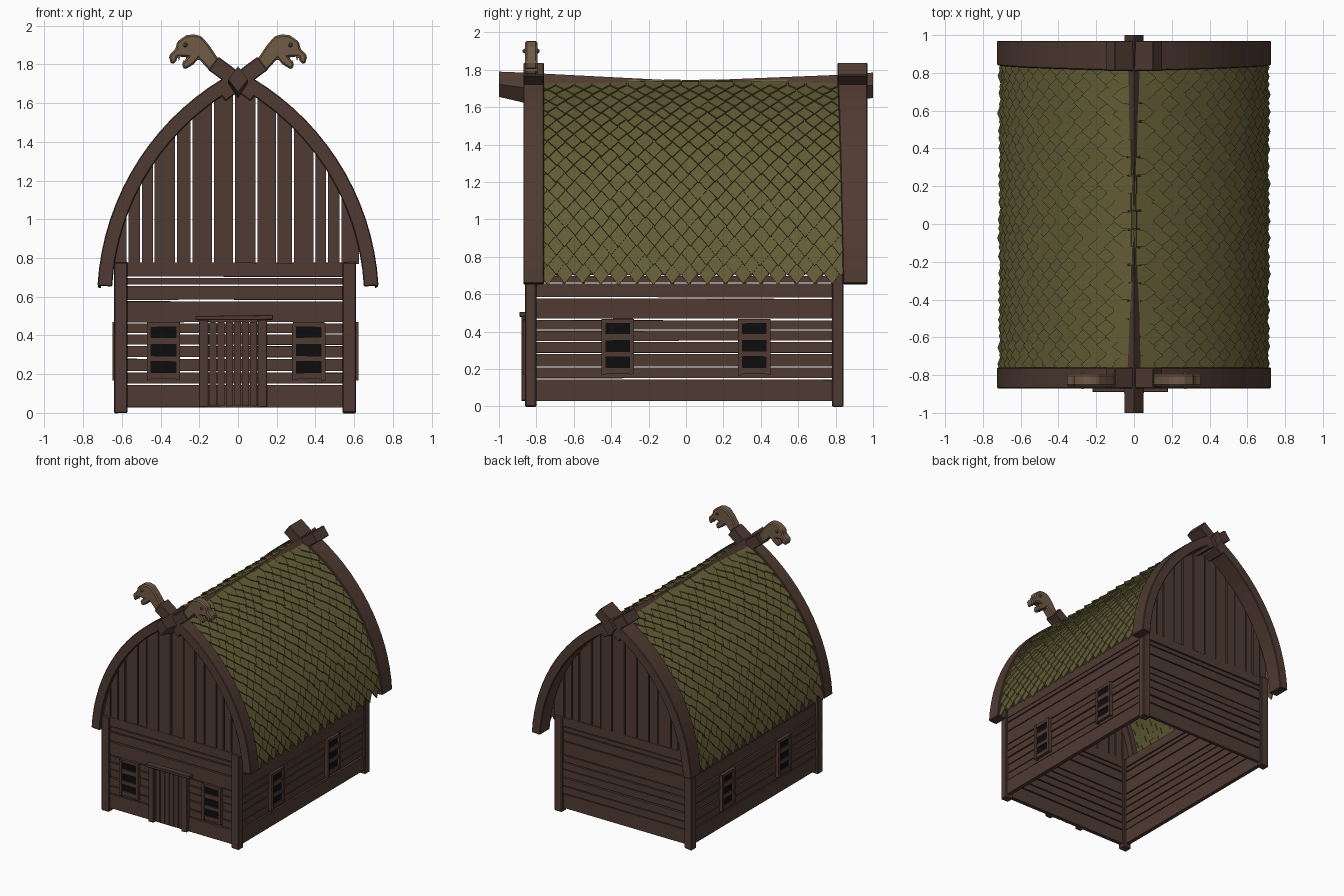
import bpy, bmesh, math, random
from mathutils import Vector

random.seed(4)
if "Cube" in bpy.data.objects:
    bpy.data.objects.remove(bpy.data.objects["Cube"])


def material(name, rgb):
    m = bpy.data.materials.new(name)
    m.use_nodes = True
    m.diffuse_color = (*rgb, 1)
    bsdf = m.node_tree.nodes["Principled BSDF"]
    bsdf.inputs["Base Color"].default_value = (*rgb, 1)
    bsdf.inputs["Roughness"].default_value = 0.9
    return m


WOOD = material("dark wood", (0.080, 0.043, 0.032))
CARVED = material("carved wood", (0.165, 0.105, 0.062))
MOSS = material("mossy shingle", (0.125, 0.108, 0.036))
BLACK = material("window dark", (0.004, 0.004, 0.004))


def loft(bm, rings):
    """Solid through a list of equal rings, capped at both ends."""
    vs = [[bm.verts.new(p) for p in r] for r in rings]
    n = len(vs[0])
    for a, b in zip(vs, vs[1:]):
        for i in range(n):
            j = (i + 1) % n
            bm.faces.new((a[i], a[j], b[j], b[i]))
    bm.faces.new(vs[0][::-1])
    bm.faces.new(vs[-1])


def finish(bm, name, mat, bevel=0):
    bmesh.ops.recalc_face_normals(bm, faces=bm.faces)
    me = bpy.data.meshes.new(name)
    bm.to_mesh(me)
    bm.free()
    me.materials.append(mat)
    ob = bpy.data.objects.new(name, me)
    bpy.context.collection.objects.link(ob)
    if bevel:
        mod = ob.modifiers.new("Bevel", "BEVEL")
        mod.width = bevel
        mod.segments = 1
    return ob


def box(bm, place, a0, a1, o0, o1, z0, z1, wobble=0):
    """Box in wall space: along the wall, outward, up."""
    def w():
        return random.uniform(-wobble, wobble)
    rings = []
    for a in (a0, a1):
        lo, hi = z0 + w(), z1 + w()
        rings.append([place(a, o0, lo), place(a, o1, lo), place(a, o1, hi), place(a, o0, hi)])
    loft(bm, rings)


def front(a, o, z): return (a, -0.83 - o, z)
def back(a, o, z): return (a, 0.81 + o, z)
def right(a, o, z): return (-0.605 - o, a, z)
def left(a, o, z): return (0.58 + o, a, z)


# Roof arc: each half is part of a circle centred beyond the other side
CX, CZ, R_OUT, R_IN, R_ROOF = -0.61, 0.58, 1.338, 1.262, 1.312


def arc(r, angle, side=1):
    return side * (CX + r * math.cos(angle)), CZ + r * math.sin(angle)


# Corner posts
bm = bmesh.new()
for x in (-0.605, 0.575):
    for place in (front, back):
        box(bm, place, x - 0.035, x + 0.035, -0.03, 0.032, 0, 0.78, 0.004)
finish(bm, "corner_posts", WOOD, 0.006)

# Horizontal wall planks
LEVELS = [0.025, 0.148, 0.212, 0.283, 0.348, 0.408, 0.465, 0.58, 0.66, 0.70, 0.78]
for name, place, a0, a1 in (("front", front, -0.58, 0.55), ("back", back, -0.58, 0.55),
                            ("right", right, -0.81, 0.79), ("left", left, -0.81, 0.79)):
    bm = bmesh.new()
    for z0, z1 in zip(LEVELS, LEVELS[1:]):
        out = 0.015 + random.uniform(-0.004, 0.004)
        box(bm, place, a0, a1, -0.015, out, z0 + 0.004, z1 - 0.004, 0.0015)
    finish(bm, name + "_wall_planks", WOOD)

# Vertical gable planks trimmed to the arch
SPLITS = [-0.64, -0.57, -0.50, -0.435, -0.32, -0.24, -0.13, -0.02,
          0.095, 0.20, 0.285, 0.395, 0.46, 0.53, 0.63]


def arch_height(x):
    return CZ + math.sqrt(1.30 ** 2 - (abs(x) - CX) ** 2)


for name, place in (("front", front), ("back", back)):
    bm = bmesh.new()
    for x0, x1 in zip(SPLITS, SPLITS[1:]):
        l, r = x0 + 0.005, x1 - 0.005
        o = 0.012 + random.uniform(-0.005, 0.005)
        loft(bm, [[place(l, d, 0.77), place(r, d, 0.77), place(r, d, arch_height(r)),
                   place(l, d, arch_height(l))] for d in (-0.015, o)])
    finish(bm, name + "_gable_planks", WOOD)

# Windows: barred frames over dark panes
WINDOWS = [(front, -0.385), (front, 0.365)] + [(p, y) for p in (right, left) for y in (-0.365, 0.365)]
frames, panes = bmesh.new(), bmesh.new()
for place, c in WINDOWS:
    box(panes, place, c - 0.07, c + 0.07, 0.019, 0.026, 0.19, 0.45)
    for s in (-1, 1):
        e = c + s * 0.075
        box(frames, place, e - 0.011, e + 0.011, 0.01, 0.042, 0.17, 0.465, 0.004)
    for z0, z1 in ((0.175, 0.208), (0.264, 0.295), (0.352, 0.39), (0.443, 0.468)):
        box(frames, place, c - 0.082, c + 0.082, 0.01, 0.036, z0, z1, 0.002)
finish(frames, "window_frames", WOOD)
finish(panes, "window_panes", BLACK)

# Door
bm = bmesh.new()
for i in range(6):
    x = -0.15 + i * 0.042
    box(bm, front, x + 0.003, x + 0.039, 0.012, 0.028, 0.035, 0.47, 0.003)
finish(bm, "door_planks", WOOD)
bm = bmesh.new()
for x in (-0.177, 0.125):
    box(bm, front, x - 0.025, x + 0.025, 0.01, 0.05, 0.03, 0.48, 0.004)
box(bm, front, -0.22, 0.18, 0.01, 0.06, 0.477, 0.503, 0.004)
finish(bm, "door_frame", WOOD, 0.003)

# Curved end arches with crossing tips
for name, y0, y1, lean in (("front", -0.87, -0.76, 0), ("back", 0.81, 0.97, 0.03)):
    arches, tips = bmesh.new(), bmesh.new()
    for side in (-1, 1):
        rings = []
        steps = 16
        for i in range(steps + 1):
            t = math.radians(3.3 + 59.5 * i / steps)
            inner, outer = arc(R_IN, t, side), arc(R_OUT, t, side)
            near = y0 + lean * (1 - i / steps)
            rings.append([(inner[0], near, inner[1]), (outer[0], near, outer[1]),
                          (outer[0], y1, outer[1]), (inner[0], y1, inner[1])])
        loft(arches, rings)
        # Straight tip rising past the ridge
        start, end = Vector((-0.09, 1.645)), Vector((0.127, 1.805))
        d = (end - start).normalized() * 0.043
        rings = []
        for p in (start, end):
            u, v = (p.x - d.y, p.y + d.x), (p.x + d.y, p.y - d.x)
            rings.append([(side * q[0], y, q[1]) for q, y in ((u, y0), (v, y0), (v, y1), (u, y1))])
        loft(tips, rings)
    finish(arches, name + "_arch", WOOD, 0.005)
    finish(tips, name + "_crossed_tips", WOOD, 0.005)

# Sagging ridge beam with a diamond section
bm = bmesh.new()
loft(bm, [[(0, y, top), (w, y, (top + low) / 2), (0, y, low), (-w, y, (top + low) / 2)]
          for y, top, low, w in ((-1, 1.79, 1.655, 0.05), (-0.87, 1.785, 1.625, 0.052),
                                 (0, 1.74, 1.65, 0.042), (0.87, 1.775, 1.63, 0.05),
                                 (1, 1.785, 1.65, 0.05))])
finish(bm, "ridge_beam", WOOD)

# Pointed shingles laid in staggered rows
ROWS, COLS, PITCH = 25, 17, 0.095
for name, side in (("right", -1), ("left", 1)):
    bm = bmesh.new()
    for row in range(ROWS):
        for col in range(COLS + row % 2):
            t = math.radians(8.3 + 54 * row / (ROWS - 1)) + random.uniform(-0.004, 0.004)
            y = -0.75 + (col - 0.5 * (row % 2)) * PITCH + 0.01 + random.uniform(-0.004, 0.004)
            x, z = arc(R_ROOF, t, side)
            origin = Vector((x, y, z))
            normal = Vector((side * math.cos(t), 0, math.sin(t)))
            down = Vector((side * math.sin(t), 0, -math.cos(t)))
            down = (down + normal * random.uniform(0.08, 0.16)).normalized()
            twist = random.uniform(-0.05, 0.05)
            outline = [(-0.045, -0.01), (0.045, -0.01), (0.045, 0.062), (0, 0.122), (-0.045, 0.062)]
            ring = [origin + Vector((0, u + v * twist, 0)) + down * v for u, v in outline]
            loft(bm, [[p - normal * 0.008 for p in ring], ring])
    finish(bm, name + "_roof_shingles", MOSS)

# Carved beast heads on the front tips
HEAD = [(0.09, 1.81), (0.15, 1.90), (0.19, 1.946), (0.23, 1.955), (0.268, 1.95), (0.315, 1.917),
        (0.322, 1.88), (0.358, 1.845), (0.346, 1.80), (0.32, 1.81), (0.312, 1.84), (0.262, 1.838),
        (0.292, 1.80), (0.276, 1.772), (0.23, 1.80), (0.204, 1.83), (0.145, 1.765)]
for name, side in (("right", -1), ("left", 1)):
    bm = bmesh.new()
    loft(bm, [[(side * x, y, z) for x, z in HEAD] for y in (-0.86, -0.795)])
    finish(bm, name + "_beast_head", CARVED, 0.009)
    bm = bmesh.new()
    for y in (-0.862, -0.793):
        # Eye and brow
        g = bmesh.ops.create_icosphere(bm, subdivisions=1, radius=0.013)["verts"]
        bmesh.ops.translate(bm, verts=g, vec=(side * 0.272, y, 1.9))
    for x, z, tip in ((0.305, 1.845, -0.025), (0.28, 1.80, 0.022)):
        for y in (-0.848, -0.807):
            # Fangs
            loft(bm, [[(side * (x + a), y + b, z + h) for a, b in ((-s, -s), (s, -s), (s, s), (-s, s))]
                      for s, h in ((0.007, 0), (0.001, tip))])
    finish(bm, name + "_eyes_and_fangs", CARVED)
